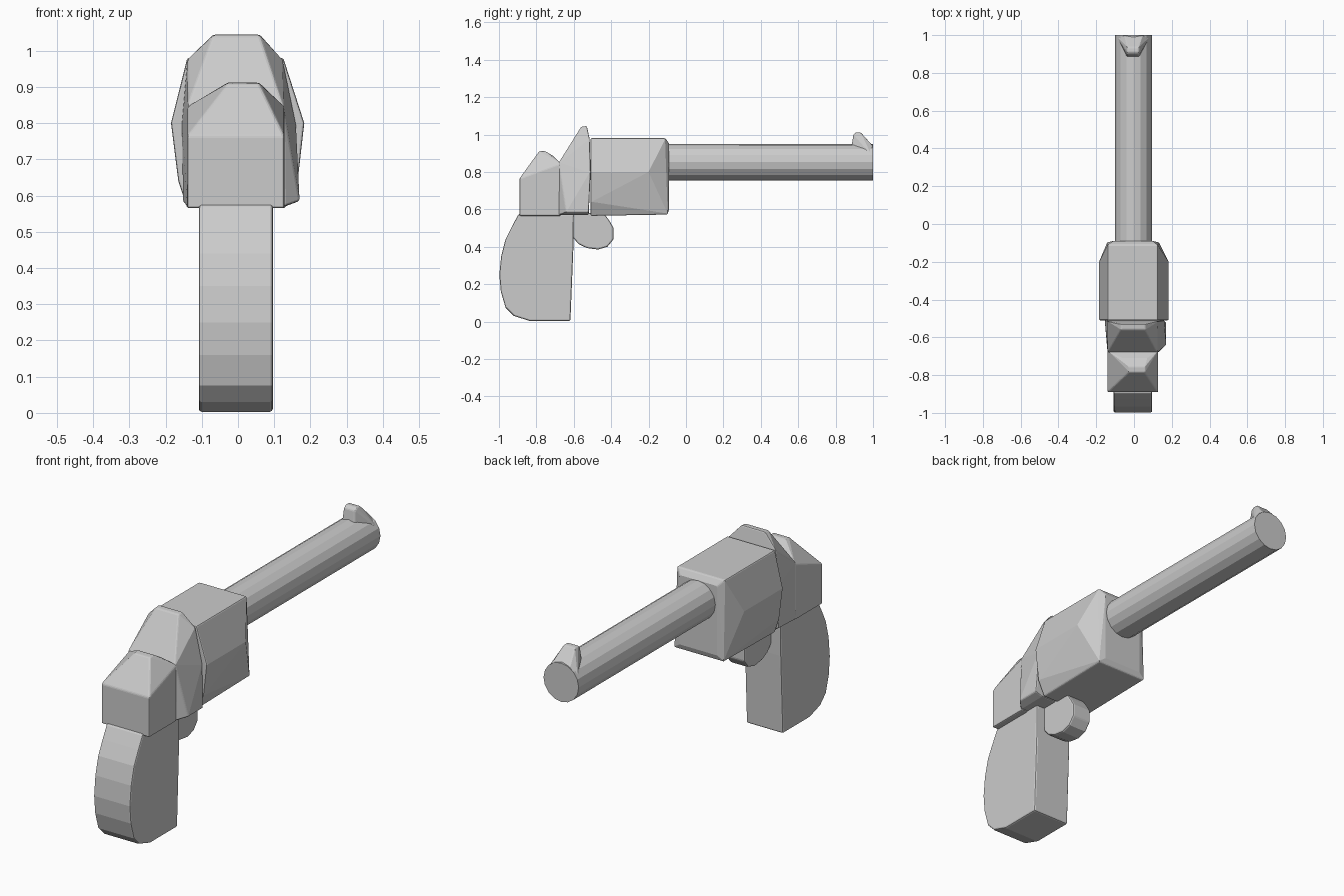
import bpy, bmesh

cube = bpy.data.objects.get("Cube")
if cube:
    bpy.data.objects.remove(cube)

grey = bpy.data.materials.new("plain grey")
grey.use_nodes = True
grey.diffuse_color = (0.6, 0.6, 0.6, 1)
grey.node_tree.nodes["Principled BSDF"].inputs["Base Color"].default_value = (0.6, 0.6, 0.6, 1)


def finish(name, bm, bevel=0.0):
    bmesh.ops.recalc_face_normals(bm, faces=bm.faces)
    mesh = bpy.data.meshes.new(name)
    bm.to_mesh(mesh)
    bm.free()
    mesh.materials.append(grey)
    obj = bpy.data.objects.new(name, mesh)
    bpy.context.collection.objects.link(obj)
    if bevel:
        mod = obj.modifiers.new("soft edges", "BEVEL")
        mod.width = bevel
        mod.segments = 2
        mod.angle_limit = 0.6
    return obj


def faceted(name, stations, bevel=0.006):
    """Convex block around pairs of points: (y, z, right x, left x)."""
    bm = bmesh.new()
    for y, z, right, left in stations:
        bm.verts.new((right, y, z))
        bm.verts.new((left, y, z))
    hull = bmesh.ops.convex_hull(bm, input=bm.verts)
    spare = [v for v in hull["geom_interior"] if isinstance(v, bmesh.types.BMVert)]
    bmesh.ops.delete(bm, geom=spare, context="VERTS")
    bmesh.ops.dissolve_limit(bm, angle_limit=0.02, verts=bm.verts, edges=bm.edges)
    return finish(name, bm, bevel)


def slab(name, profile, right, left, bevel=0.008):
    """Side profile (y, z) extruded across x."""
    bm = bmesh.new()
    face = bm.faces.new([bm.verts.new((right, y, z)) for y, z in profile])
    side = bmesh.ops.extrude_face_region(bm, geom=[face])["geom"]
    bmesh.ops.translate(bm, vec=(left - right, 0, 0),
                        verts=[v for v in side if isinstance(v, bmesh.types.BMVert)])
    return finish(name, bm, bevel)


# Barrel
bpy.ops.mesh.primitive_cylinder_add(vertices=16, radius=0.098, depth=1.12,
                                    location=(-0.003, 0.44, 0.852), rotation=(1.5708, 0, 0))
barrel = bpy.context.object
barrel.name = "barrel"
barrel.data.materials.append(grey)
bpy.ops.object.shade_smooth_by_angle(angle=0.3)

# Front sight
faceted("front_sight", [
    (0.88, 0.90, -0.04, 0.03), (0.895, 1.0, -0.035, 0.025), (0.91, 1.012, -0.035, 0.025),
    (0.935, 1.01, -0.035, 0.025), (0.998, 0.94, -0.05, 0.045), (0.998, 0.88, -0.095, 0.09)])

# Chamber block with bulged sides
faceted("chamber_block", [
    (-0.51, 0.98, -0.14, 0.125), (-0.51, 0.80, -0.185, 0.183),
    (-0.51, 0.64, -0.165, 0.165), (-0.51, 0.565, -0.14, 0.13),
    (-0.20, 0.80, -0.185, 0.183), (-0.11, 0.98, -0.14, 0.125),
    (-0.09, 0.95, -0.11, 0.10), (-0.09, 0.60, -0.11, 0.10),
    (-0.10, 0.572, -0.14, 0.13)])

# Raised frame behind the chamber
faceted("rear_frame", [
    (-0.68, 0.57, -0.14, 0.128), (-0.68, 0.85, -0.138, 0.125),
    (-0.56, 1.042, -0.068, 0.06), (-0.53, 1.045, -0.068, 0.06),
    (-0.515, 0.975, -0.14, 0.125), (-0.51, 0.80, -0.155, 0.16),
    (-0.64, 0.585, -0.14, 0.17), (-0.52, 0.585, -0.152, 0.17), (-0.52, 0.57, -0.13, 0.13)])

# Hammer block at the back
faceted("hammer_block", [
    (-0.89, 0.565, -0.14, 0.128), (-0.89, 0.765, -0.14, 0.128),
    (-0.785, 0.91, -0.028, 0.058), (-0.755, 0.912, -0.028, 0.058),
    (-0.71, 0.885, -0.06, 0.07), (-0.67, 0.845, -0.14, 0.128), (-0.67, 0.565, -0.14, 0.128)])

# Curved grip
slab("grip", [
    (-0.895, 0.575), (-0.93, 0.51), (-0.965, 0.44), (-0.988, 0.35), (-0.998, 0.25),
    (-0.99, 0.16), (-0.965, 0.075), (-0.92, 0.03), (-0.835, 0.003),
    (-0.618, 0.003), (-0.602, 0.40), (-0.60, 0.575)], -0.108, 0.096)

# Trigger
slab("trigger", [
    (-0.61, 0.58), (-0.605, 0.45), (-0.575, 0.415), (-0.53, 0.393), (-0.47, 0.385),
    (-0.42, 0.40), (-0.387, 0.44), (-0.387, 0.50), (-0.41, 0.54), (-0.44, 0.58)], -0.055, 0.05)
